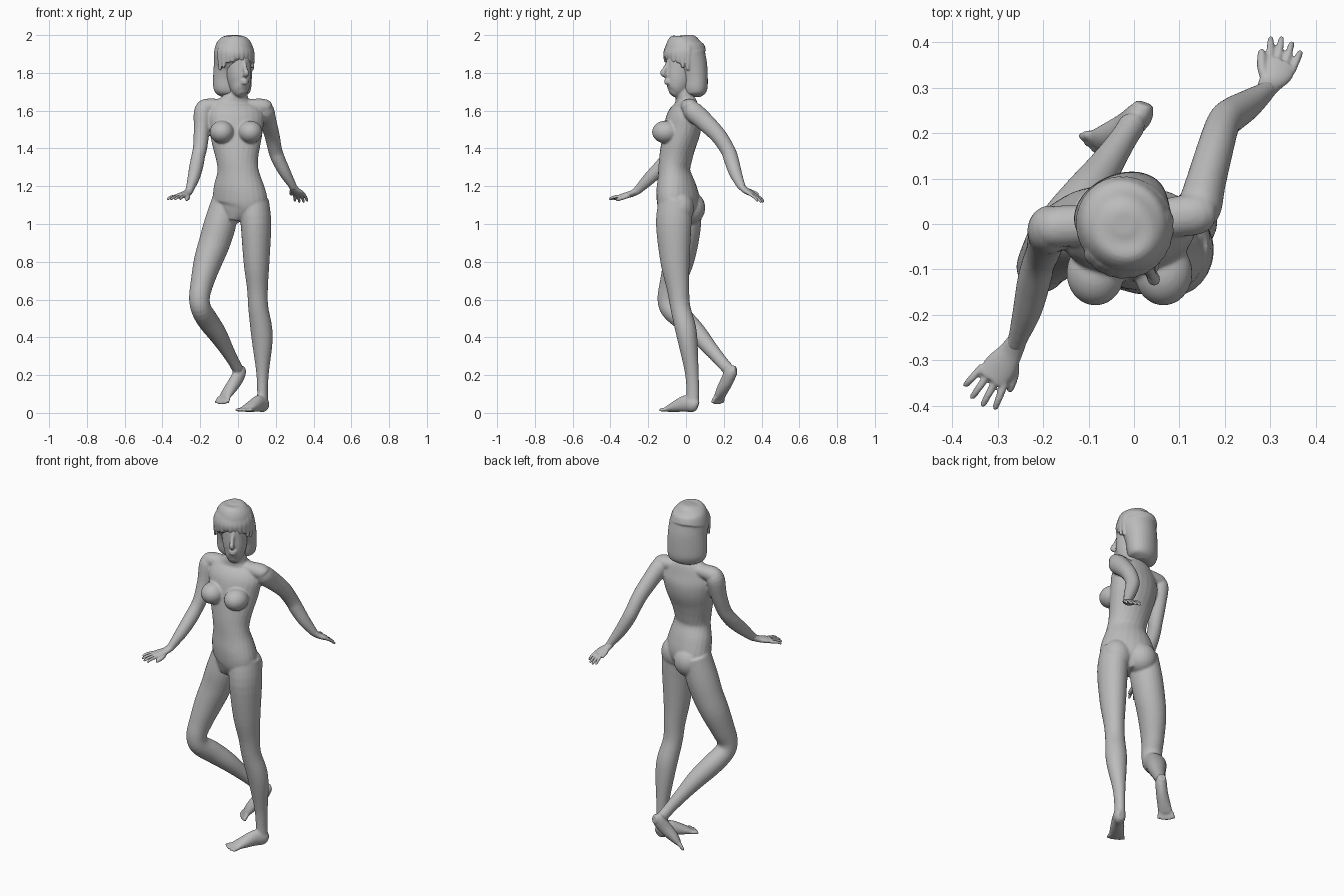
import bpy, bmesh, math
from mathutils import Vector

grey = bpy.data.materials.new("matte grey")
grey.diffuse_color = (0.5, 0.5, 0.5, 1)


def spline(p0, p1, p2, p3, t):
    return [0.5 * (2 * b + (c - a) * t + (2 * a - 5 * b + 4 * c - d) * t * t
                   + (3 * b - a - 3 * c + d) * t ** 3) for a, b, c, d in zip(p0, p1, p2, p3)]


def tube(bm, yaw, rows, steps=4, n=24):
    """Capped loft through rows of x, y, z, half width, half depth (and yaw in degrees)."""
    rows = [tuple(r) if len(r) == 6 else tuple(r) + (yaw,) for r in rows]
    ext = [rows[0]] + rows + [rows[-1]]
    pts = [spline(*ext[i:i + 4], s / steps) for i in range(len(rows) - 1) for s in range(steps)]
    pts.append(list(rows[-1]))
    cs = [Vector(p[:3]) for p in pts]
    rings = []
    for i, p in enumerate(pts):
        t = (cs[min(i + 1, len(cs) - 1)] - cs[max(i - 1, 0)]).normalized()
        ang = math.radians(p[5])
        u = Vector((math.cos(ang), math.sin(ang), 0))
        u = (u - t * u.dot(t)).normalized()
        v = t.cross(u)
        rings.append([bm.verts.new(cs[i] + u * p[3] * math.cos(k * math.tau / n)
                                   + v * p[4] * math.sin(k * math.tau / n)) for k in range(n)])
    for r, s in zip(rings, rings[1:]):
        for k in range(n):
            bm.faces.new((r[k], r[(k + 1) % n], s[(k + 1) % n], s[k]))
    bm.faces.new(rings[0][::-1])
    bm.faces.new(rings[-1])


def ball(bm, c, r):
    made = bmesh.ops.create_uvsphere(bm, u_segments=24, v_segments=14, radius=1)["verts"]
    for v in made:
        v.co = Vector([c[i] + v.co[i] * r[i] for i in range(3)])


def digits(bm, base, side, reach, count, radius, droop=0.0):
    """A row of tapering fingers or toes, the middle ones longest."""
    base, side, reach = Vector(base), Vector(side), Vector(reach)
    for i in range(count):
        f = 2 * i / (count - 1) - 1
        a = base + side * f
        d = (reach + side * 0.35 * f) * (1 - 0.22 * f * f)
        rows = [(*(a + d * t - Vector((0, 0, droop * t * t))), radius * w, radius * w)
                for t, w in ((-0.25, 1), (0.5, 0.9), (0.9, 0.75), (1, 0.4))]
        tube(bm, math.degrees(math.atan2(side.y, side.x)), rows, 3, 10)


def finish(name, bm, voxel, rounds):
    """Fuse the overlapping parts into one smooth skin."""
    bmesh.ops.recalc_face_normals(bm, faces=bm.faces)
    me = bpy.data.meshes.new(name)
    bm.to_mesh(me)
    bm.free()
    ob = bpy.data.objects.new(name, me)
    bpy.context.collection.objects.link(ob)
    me.materials.append(grey)
    fuse = ob.modifiers.new("fuse", 'REMESH')
    fuse.mode = 'VOXEL'
    fuse.voxel_size = voxel
    fuse.use_smooth_shade = True
    soft = ob.modifiers.new("soften", 'SMOOTH')
    soft.factor = 0.5
    soft.iterations = rounds
    return ob


body = bmesh.new()
# torso and neck, twisting from hips to shoulders
tube(body, 0, [
    (-.01, -.035, 1.02, .05, .07, -24), (0, -.037, 1.07, .125, .09, -24),
    (.01, -.04, 1.12, .152, .105, -24), (.004, -.052, 1.2, .137, .1, -20),
    (0, -.062, 1.28, .111, .084, -12), (-.004, -.056, 1.34, .111, .087, -5),
    (-.008, -.04, 1.42, .128, .092, 2), (-.01, -.02, 1.5, .143, .098, 6),
    (-.012, -.01, 1.57, .152, .09, 8), (-.012, 0, 1.63, .125, .063, 8),
    (-.008, -.005, 1.665, .075, .05, 10), (0, -.01, 1.7, .05, .046, 15),
    (0, -.015, 1.77, .044, .045, 20)])
# shoulder girdle
tube(body, 97, [(-.185, -.01, 1.61, .04, .04), (-.16, -.005, 1.622, .046, .042),
                (-.01, .004, 1.63, .04, .03), (.125, .02, 1.622, .046, .042),
                (.15, .025, 1.61, .04, .04)])
# chest and seat
for x in (-.085, .065):
    ball(body, (x, -.108, 1.487), (.064, .072, .06))
ball(body, (-.035, .02, 1.085), (.084, .082, .088))
ball(body, (.088, -.03, 1.085), (.08, .072, .088))
# standing leg
tube(body, -15, [
    (.083, -.055, 1.12, .08, .09), (.095, -.065, 1, .08, .095), (.098, -.058, .8, .068, .078),
    (.103, -.042, .66, .055, .06), (.107, -.03, .56, .053, .053), (.123, -.003, .45, .058, .056),
    (.129, .012, .36, .053, .05), (.13, .03, .22, .034, .037), (.13, .036, .12, .028, .034),
    (.13, .036, .05, .03, .034)])
# bent leg
tube(body, -5, [
    (-.065, 0, 1.12, .075, .085), (-.095, -.01, 1, .085, .09), (-.125, -.02, .9, .083, .085),
    (-.16, -.04, .8, .075, .08), (-.19, -.072, .69, .061, .067), (-.204, -.095, .61, .055, .056),
    (-.195, -.08, .55, .054, .056), (-.16, -.01, .49, .056, .058), (-.11, .06, .42, .05, .051),
    (-.065, .125, .345, .038, .04), (-.025, .185, .275, .03, .033), (-.003, .22, .235, .03, .032)])
# feet
tube(body, -32, [
    (.14, .063, .035, .018, .026), (.135, .043, .042, .032, .039), (.11, 0, .05, .033, .044),
    (.075, -.05, .035, .038, .031), (.05, -.085, .023, .04, .019), (.04, -.1, .018, .036, .012)])
digits(body, (.043, -.096, .018), (.03, -.016, 0), (-.02, -.034, -.004), 5, .011)
tube(body, -45, [
    (.023, .266, .225, .02, .024), (.012, .24, .215, .03, .035), (-.015, .215, .165, .032, .036),
    (-.05, .19, .115, .036, .028), (-.07, .178, .085, .037, .018), (-.077, .173, .075, .032, .012)])
digits(body, (-.076, .174, .077), (.025, -.022, 0), (-.014, -.012, -.032), 5, .011)
# arms
tube(body, 0, [
    (-.165, -.005, 1.64, .03, .03), (-.184, -.01, 1.6, .048, .052), (-.192, -.03, 1.5, .042, .046),
    (-.2, -.06, 1.41, .038, .041), (-.21, -.085, 1.36, .036, .039), (-.22, -.125, 1.31, .037, .039),
    (-.235, -.19, 1.245, .032, .034), (-.255, -.25, 1.185, .022, .024), (-.262, -.27, 1.168, .022, .019)])
tube(body, 0, [
    (.125, .018, 1.64, .035, .035), (.143, .035, 1.6, .048, .052), (.158, .09, 1.55, .044, .05),
    (.18, .17, 1.47, .04, .043), (.197, .222, 1.39, .037, .039), (.215, .24, 1.34, .036, .039),
    (.25, .262, 1.27, .031, .034), (.285, .288, 1.21, .022, .024), (.295, .3, 1.19, .021, .02)])
# head, turned to one side
tube(body, 25, [
    (.022, -.075, 1.685, .018, .018), (.015, -.06, 1.705, .043, .048), (.008, -.04, 1.75, .06, .07),
    (0, -.03, 1.81, .068, .08), (-.005, -.02, 1.87, .07, .088), (-.012, -.01, 1.93, .068, .085),
    (-.02, 0, 1.97, .045, .05)])
# nose and mouth
tube(body, 25, [(.032, -.094, 1.86, .009, .009), (.039, -.112, 1.82, .011, .013),
                (.044, -.122, 1.8, .015, .016), (.038, -.108, 1.784, .013, .012)], 4, 12)
for z, r in ((1.76, .008), (1.747, .009)):
    tube(body, 115, [(.018, -.105, z, .006, r * .6), (.037, -.105, z, .011, r), (.054, -.09, z, .006, r * .6)], 4, 10)
finish("body", body, .006, 4)

# hands: palm, four fingers and thumb
hand = bmesh.new()
tube(hand, -37, [(-.256, -.255, 1.178, .021, .02), (-.272, -.283, 1.162, .027, .017),
                 (-.295, -.315, 1.152, .036, .015), (-.316, -.343, 1.147, .034, .011)])
digits(hand, (-.315, -.342, 1.147), (.026, -.02, 0), (-.032, -.052, -.004), 4, .009, .014)
tube(hand, -37, [(-.268, -.293, 1.155, .012, .011), (-.263, -.325, 1.142, .011, .011),
                 (-.272, -.36, 1.13, .009, .009), (-.276, -.37, 1.126, .004, .004)], 4, 12)
finish("right_hand", hand, .004, 2)

hand = bmesh.new()
tube(hand, -24, [(.288, .291, 1.203, .021, .02), (.3, .31, 1.182, .026, .017),
                 (.315, .335, 1.167, .036, .015), (.325, .357, 1.155, .034, .011)])
digits(hand, (.325, .357, 1.155), (.026, -.012, 0), (.012, .05, -.028), 4, .009, .014)
tube(hand, -24, [(.291, .32, 1.182, .012, .011), (.282, .345, 1.172, .011, .011),
                 (.281, .375, 1.16, .009, .009), (.281, .385, 1.155, .004, .004)], 4, 12)
finish("left_hand", hand, .004, 2)

# bobbed hair with a fringe of locks
hair = bmesh.new()
tube(hair, 25, [
    (-.022, 0, 2, .025, .025), (-.022, 0, 1.99, .06, .065), (-.022, -.004, 1.96, .09, .098),
    (-.022, -.003, 1.91, .104, .111), (-.022, .003, 1.885, .106, .104), (-.025, .02, 1.84, .106, .09),
    (-.029, .03, 1.78, .107, .08), (-.031, .033, 1.72, .105, .075), (-.033, .035, 1.69, .09, .062),
    (-.033, .035, 1.672, .05, .035)], 4, 32)
for i in range(11):
    f = (i - 5) / 5
    a = math.radians(-65 + 72 * f)
    c, s = math.cos(a), math.sin(a)
    low = 1.875 - .06 * f * f - .008 * (i % 2)
    tube(hair, math.degrees(a) + 90, [
        (-.022 + .09 * c, -.004 + .095 * s, 1.945, .02, .008),
        (-.022 + .1 * c, -.004 + .107 * s, 1.905, .02, .01),
        (-.022 + .1 * c, -.004 + .104 * s, low, .008, .008)], 4, 10)
finish("hair", hair, .005, 2)
